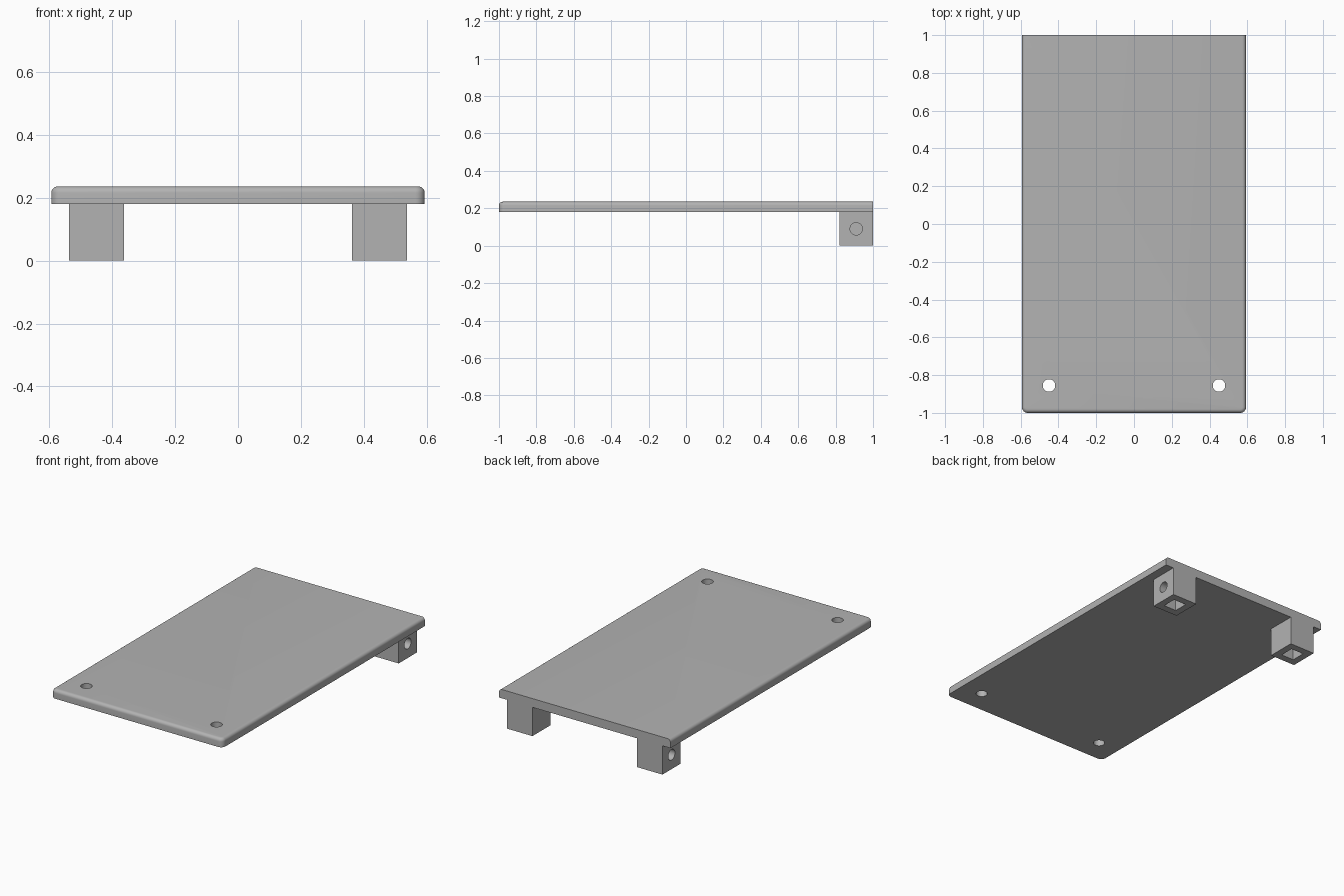
import bpy
import bmesh
from math import pi, sin, cos, radians
from mathutils import Matrix, Vector

cube = bpy.data.objects.get("Cube")
if cube:
    bpy.data.objects.remove(cube, do_unlink=True)

GREY = (0.45, 0.45, 0.45, 1)
grey = bpy.data.materials.new("plain grey")
grey.use_nodes = True
grey.diffuse_color = GREY
grey.node_tree.nodes["Principled BSDF"].inputs["Base Color"].default_value = GREY

HALF_W, BOTTOM, TOP = 0.593, 0.18, 0.235
CORNER, FILLET, STEPS = 0.03, 0.02, 6


def make_object(name, bm):
    bmesh.ops.recalc_face_normals(bm, faces=bm.faces)
    mesh = bpy.data.meshes.new(name)
    bm.to_mesh(mesh)
    bm.free()
    mesh.materials.append(grey)
    obj = bpy.data.objects.new(name, mesh)
    bpy.context.collection.objects.link(obj)
    return obj


def box(name, centre, size):
    bm = bmesh.new()
    bmesh.ops.create_cube(bm, size=1, matrix=Matrix.Translation(centre) @ Matrix.Diagonal((*size, 1)))
    return make_object(name, bm)


def rod(name, centre, radius, depth, axis):
    turn = Vector((0, 0, 1)).rotation_difference(Vector(axis)).to_matrix().to_4x4()
    bm = bmesh.new()
    bmesh.ops.create_cone(bm, cap_ends=True, segments=32, radius1=radius, radius2=radius,
                          depth=depth, matrix=Matrix.Translation(centre) @ turn)
    return make_object(name, bm)


def combine(target, tool, operation):
    tool.hide_render = True
    mod = target.modifiers.new(tool.name, "BOOLEAN")
    mod.operation, mod.solver, mod.object = operation, "EXACT", tool
    bpy.ops.object.select_all(action="DESELECT")
    bpy.context.view_layer.objects.active = target
    target.select_set(True)
    bpy.ops.object.modifier_apply(modifier=mod.name)
    bpy.data.objects.remove(tool, do_unlink=True)


def outline(bm, inset, z):
    """Plate outline: square back corners, rounded front corners."""
    w, r = HALF_W - inset, CORNER - inset
    points = [(w, 1), (-w, 1)]
    for side, start in ((-1, pi), (1, 1.5 * pi)):
        for i in range(STEPS + 1):
            a = start + i * pi / 2 / STEPS
            points.append((side * (HALF_W - CORNER) + r * cos(a), CORNER - 1 + r * sin(a)))
    return [bm.verts.new((x, y, z)) for x, y in points]


# Plate with a filleted top edge on the front and sides
bm = bmesh.new()
rings = [outline(bm, 0, BOTTOM)]
for i in range(STEPS + 1):
    a = i * pi / 2 / STEPS
    rings.append(outline(bm, FILLET * (1 - cos(a)), TOP - FILLET + FILLET * sin(a)))
count = len(rings[0])
for low, high in zip(rings, rings[1:]):
    for i in range(1, count):
        j = (i + 1) % count
        bm.faces.new((low[i], low[j], high[j], high[i]))
# Flat back edge as a single face, then the caps
bm.faces.new([r[0] for r in rings] + [r[1] for r in reversed(rings)])
bm.faces.new(rings[0])
bm.faces.new(rings[-1])
plate = make_object("mounting_plate", bm)

for side in (-1, 1):
    # Screw hole near the front corner
    combine(plate, rod("screw_hole", (side * 0.45, -0.855, 0.2), 0.033, 0.3, (0, 0, 1)), "DIFFERENCE")
    # Foot block with a square pocket below and a round hole in its outer wall
    foot = box("foot_block", (side * 0.45, 0.91, BOTTOM / 2), (0.175, 0.18, BOTTOM))
    combine(foot, box("nut_pocket", (side * 0.45, 0.91, 0.035), (0.088, 0.09, 0.2)), "DIFFERENCE")
    combine(foot, rod("side_hole", (side * 0.52, 0.91, 0.09), 0.033, 0.14, (1, 0, 0)), "DIFFERENCE")
    combine(plate, foot, "UNION")

bpy.context.view_layer.objects.active = plate
plate.select_set(True)
bpy.ops.object.shade_smooth_by_angle(angle=radians(30))
